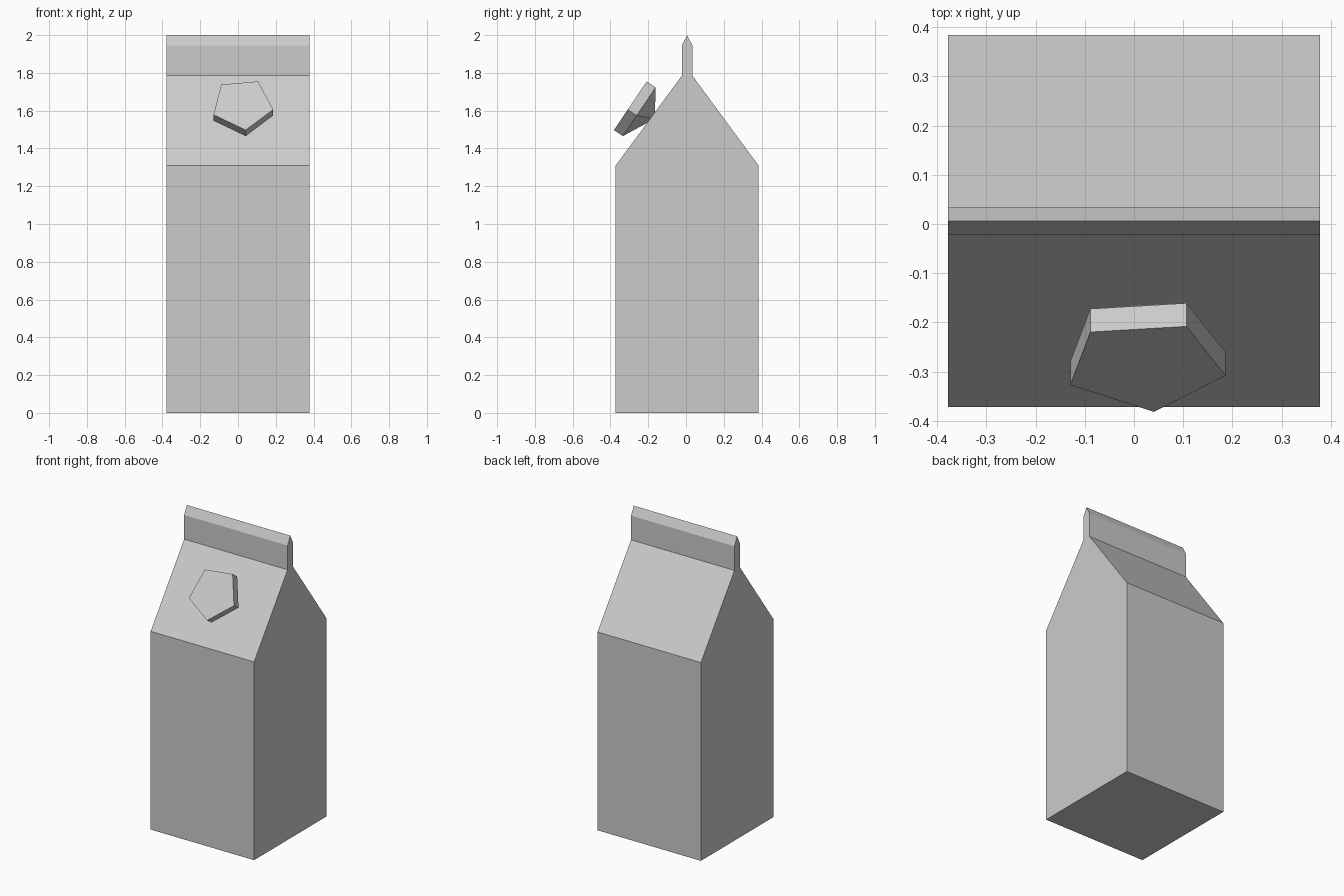
import bpy
import bmesh
from math import cos, sin, radians
from mathutils import Vector

cube = bpy.data.objects.get("Cube")
if cube:
    bpy.data.objects.remove(cube)

# Single carton colour
grey = bpy.data.materials.new("light grey")
grey.use_nodes = True
colour = (0.6, 0.6, 0.6, 1)
grey.diffuse_color = colour
grey.node_tree.nodes["Principled BSDF"].inputs["Base Color"].default_value = colour


def finish(bm, name):
    bmesh.ops.recalc_face_normals(bm, faces=bm.faces)
    mesh = bpy.data.meshes.new(name)
    bm.to_mesh(mesh)
    bm.free()
    mesh.materials.append(grey)
    obj = bpy.data.objects.new(name, mesh)
    bpy.context.collection.objects.link(obj)
    return obj


# Carton: gabled half profile (half depth, height), mirrored and extruded in x
HALF_WIDTH, RIDGE_Y = 0.378, 0.006
half = [(0.378, 0), (0.378, 1.31), (0.028, 1.785), (0.028, 1.945)]
profile = half + [(0, 2)] + [(-y, z) for y, z in reversed(half)]
bm = bmesh.new()
end = bm.faces.new([bm.verts.new((-HALF_WIDTH, RIDGE_Y + y, z)) for y, z in profile])
side = bmesh.ops.extrude_face_region(bm, geom=[end], use_keep_orig=True)
moved = [v for v in side["geom"] if isinstance(v, bmesh.types.BMVert)]
bmesh.ops.translate(bm, verts=moved, vec=(2 * HALF_WIDTH, 0, 0))
finish(bm, "carton")

# Spout cap: tilted five-sided disc whose back tapers to a point in the roof
centre = Vector((0.023, -0.289, 1.635))
right = Vector((1, 0, 0))
up = Vector((0, 0.559, 0.829))
inward = Vector((0, 0.829, -0.559))
RADIUS, THICKNESS = 0.167, 0.057
bm = bmesh.new()
angles = [radians(60 + 72 * i) for i in range(5)]
rim = [centre + RADIUS * (right * cos(a) + up * sin(a)) for a in angles]
front = [bm.verts.new(p) for p in rim]
back = [bm.verts.new(p + inward * THICKNESS) for p in rim]
tip = bm.verts.new((centre.x, -0.165, 1.557))
bm.faces.new(front)
for i in range(5):
    j = (i + 1) % 5
    bm.faces.new((front[i], front[j], back[j], back[i]))
    bm.faces.new((back[i], back[j], tip))
finish(bm, "spout_cap")
